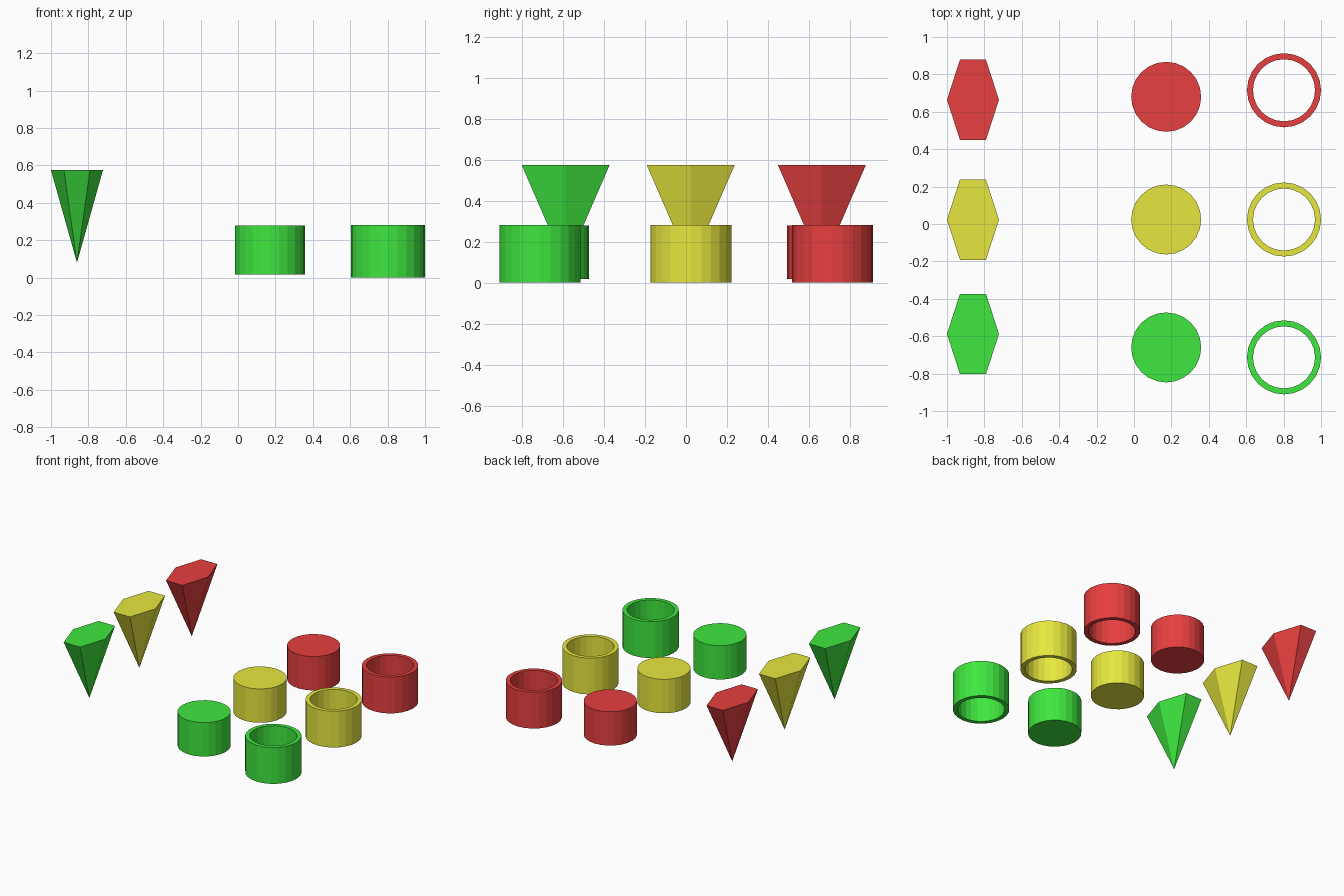
import bpy, bmesh
from math import cos, sin, tau

if "Cube" in bpy.data.objects:
    bpy.data.objects.remove(bpy.data.objects["Cube"])

SIDES = 24


def material(name, color):
    mat = bpy.data.materials.new(name)
    mat.diffuse_color = (*color, 1)
    mat.use_nodes = True
    mat.node_tree.nodes["Principled BSDF"].inputs["Base Color"].default_value = mat.diffuse_color
    return mat


def finish(name, bm, location, mat):
    bmesh.ops.recalc_face_normals(bm, faces=bm.faces)
    mesh = bpy.data.meshes.new(name)
    bm.to_mesh(mesh)
    bm.free()
    mesh.materials.append(mat)
    obj = bpy.data.objects.new(name, mesh)
    obj.location = location
    bpy.context.collection.objects.link(obj)


def loop(bm, n, rx, ry, z):
    return [bm.verts.new((rx * cos(tau * i / n), ry * sin(tau * i / n), z)) for i in range(n)]


def bridge(bm, a, b):
    n = len(a)
    for i in range(n):
        bm.faces.new((a[i], a[(i + 1) % n], b[(i + 1) % n], b[i]))


# Inverted six-sided spike, stretched along y, point down
def spike(name, y, mat):
    bm = bmesh.new()
    top = loop(bm, 6, 0.139, 0.248, 0.575)
    tip = bm.verts.new((0, 0, 0.08))
    bm.faces.new(top)
    for i in range(6):
        bm.faces.new((top[i], top[(i + 1) % 6], tip))
    finish(name, bm, (-0.861, y, 0), mat)


# Solid round plug
def plug(name, y, mat):
    bm = bmesh.new()
    low, high = (loop(bm, SIDES, 0.187, 0.187, z) for z in (0.018, 0.28))
    bridge(bm, low, high)
    bm.faces.new(low)
    bm.faces.new(high)
    finish(name, bm, (0.172, y, 0), mat)


# Open round housing with a thin wall
def housing(name, y, mat):
    bm = bmesh.new()
    loops = [loop(bm, SIDES, r, r, z)
             for r, z in ((0.198, 0), (0.198, 0.281), (0.166, 0.281), (0.166, 0))]
    for i in range(4):
        bridge(bm, loops[i], loops[(i + 1) % 4])
    finish(name, bm, (0.802, y, 0), mat)


# One row per colour: spike, plug and housing positions along y
rows = [
    ("green", (0.05, 0.8, 0.05), -0.588, -0.66, -0.713),
    ("yellow", (0.8, 0.8, 0.05), 0.023, 0.024, 0.024),
    ("red", (0.8, 0.05, 0.05), 0.664, 0.68, 0.715),
]
for label, color, y_spike, y_plug, y_housing in rows:
    mat = material(label, color)
    spike(label + "_spike", y_spike, mat)
    plug(label + "_plug", y_plug, mat)
    housing(label + "_housing", y_housing, mat)
